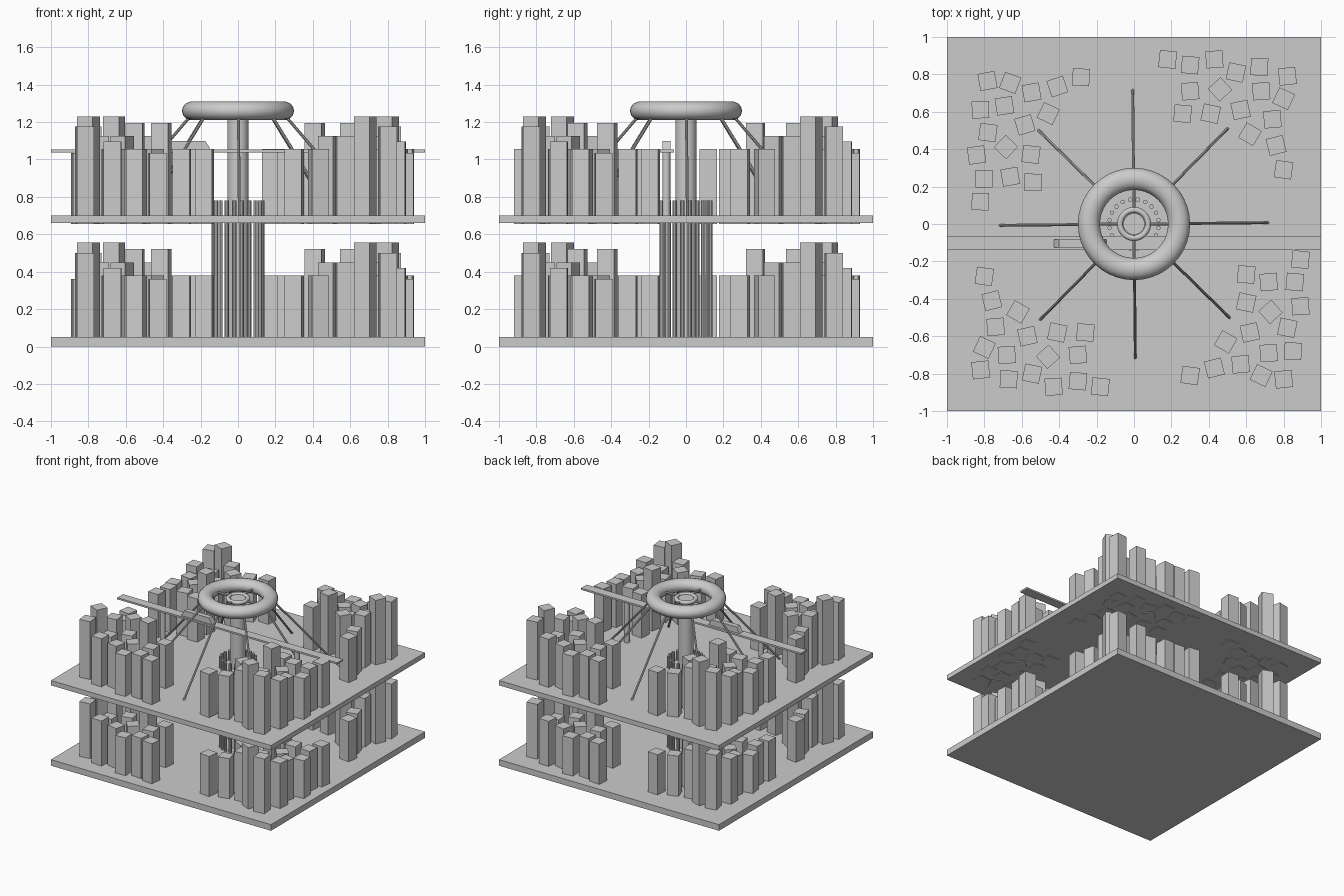
import bpy, bmesh, math
from mathutils import Vector, Matrix

if "Cube" in bpy.data.objects:
    bpy.data.objects.remove(bpy.data.objects["Cube"], do_unlink=True)

grey = bpy.data.materials.new("light grey")
grey.use_nodes = True
grey.diffuse_color = (0.6, 0.6, 0.6, 1)
grey.node_tree.nodes["Principled BSDF"].inputs["Base Color"].default_value = (0.6, 0.6, 0.6, 1)


def finish(name, bm, smooth=False):
    mesh = bpy.data.meshes.new(name)
    bmesh.ops.recalc_face_normals(bm, faces=bm.faces)
    bm.to_mesh(mesh)
    bm.free()
    mesh.materials.append(grey)
    obj = bpy.data.objects.new(name, mesh)
    bpy.context.collection.objects.link(obj)
    if smooth:
        bpy.ops.object.select_all(action="DESELECT")
        obj.select_set(True)
        bpy.context.view_layer.objects.active = obj
        bpy.ops.object.shade_smooth_by_angle(angle=math.radians(35))
    return obj


def add_box(bm, low, high, turn=0.0):
    low, high = Vector(low), Vector(high)
    size = high - low
    matrix = (Matrix.Translation((low + high) / 2) @ Matrix.Rotation(turn, 4, "Z")
              @ Matrix.Diagonal((*size, 1)))
    return bmesh.ops.create_cube(bm, size=1, matrix=matrix)["verts"]


def add_rod(bm, start, end, radius, sides=10):
    start, end = Vector(start), Vector(end)
    axis = end - start
    matrix = Matrix.Translation((start + end) / 2) @ axis.to_track_quat("Z", "Y").to_matrix().to_4x4()
    bmesh.ops.create_cone(bm, cap_ends=True, segments=sides, radius1=radius, radius2=radius,
                          depth=axis.length, matrix=matrix)


def polar(radius, angle, z):
    return (radius * math.cos(angle), radius * math.sin(angle), z)


def ring(name, major, minor, z, flatten=1.0, steps=40):
    bpy.ops.mesh.primitive_torus_add(major_radius=major, minor_radius=minor, location=(0, 0, z),
                                     major_segments=steps, minor_segments=14)
    obj = bpy.context.object
    obj.name = name
    obj.scale.z = flatten
    obj.data.materials.append(grey)
    bpy.ops.object.shade_smooth_by_angle(angle=math.radians(35))


# Two square decks
for name, low, high in (("lower_deck", 0, 0.05), ("upper_deck", 0.66, 0.70)):
    bm = bmesh.new()
    add_box(bm, (-1, -1, low), (1, 1, high))
    finish(name, bm)

# One district of towers: x, y, turn in degrees, roof height
towers = [
    (-.80, -.28, -8, .38), (-.76, -.41, 14, .38), (-.62, -.47, -30, .45), (-.74, -.55, 5, .45),
    (-.57, -.60, 12, .38), (-.41, -.58, -12, .52), (-.26, -.58, -5, .38), (-.80, -.66, -25, .555),
    (-.68, -.70, 4, .38), (-.46, -.71, 42, .38), (-.30, -.70, 5, .38), (-.82, -.78, 6, .50),
    (-.67, -.83, -3, .42), (-.545, -.80, -12, .38), (-.43, -.87, 3, .36), (-.30, -.84, -5, .38),
    (-.18, -.87, -6, .38)]
# District turn and shift around the centre
districts = {"front_right": (0, 0, 0), "front_left": (90, .02, -.01),
             "back_left": (180, 0, .01), "back_right": (274.6, .06, .01)}
for level, lift, base in (("lower", 0, .03), ("upper", .675, .655)):
    for place, (turn, dx, dy) in districts.items():
        bm = bmesh.new()
        spin = Matrix.Rotation(math.radians(turn), 2)
        for x, y, tilt, roof in towers:
            p = spin @ Vector((x, y)) + Vector((dx, dy))
            add_box(bm, (p.x - .046, p.y - .046, base), (p.x + .046, p.y + .046, roof + lift),
                    math.radians(turn + tilt))
        finish(f"{level}_towers_{place}", bm)

# Central column and its circle of thin pipes
bm = bmesh.new()
add_rod(bm, (0, 0, .03), (0, 0, 1.265), .057, 24)
finish("central_column", bm, True)
bm = bmesh.new()
for i in range(20):
    a = math.tau * (i + .5) / 20
    add_rod(bm, polar(.132, a, .03), polar(.132, a, .78), .012)
finish("pipe_circle", bm, True)

# Ring crown with hub and spokes
ring("crown_ring", .241, .059, 1.26, .87)
ring("hub_ring", .075, .016, 1.26, 1, 28)
bm = bmesh.new()
for i in range(4):
    a = math.tau * i / 4
    add_rod(bm, polar(.06, a, 1.26), polar(.21, a, 1.26), .009)
finish("crown_spokes", bm, True)

# Splayed legs from the crown to the upper deck
bm = bmesh.new()
for i in range(8):
    a = math.tau * i / 8 + .01
    add_rod(bm, polar(.26, a, 1.225), polar(.72, a, .69), .008)
finish("crown_legs", bm, True)

# Elevated rail with pillars
bm = bmesh.new()
add_box(bm, (-1, -.14, 1.038), (1, -.065, 1.052))
finish("rail_beam", bm)
bm = bmesh.new()
for x in (-.61, .61):
    add_rod(bm, (x, -.105, .69), (x, -.105, 1.04), .021, 16)
finish("rail_pillars", bm, True)

# Train with sloped noses
bm = bmesh.new()
for v in add_box(bm, (-.43, -.126, 1.05), (-.145, -.084, 1.10)):
    if v.co.z > 1.08:
        v.co.x += .03 if v.co.x < -.3 else -.03
finish("train", bm)
